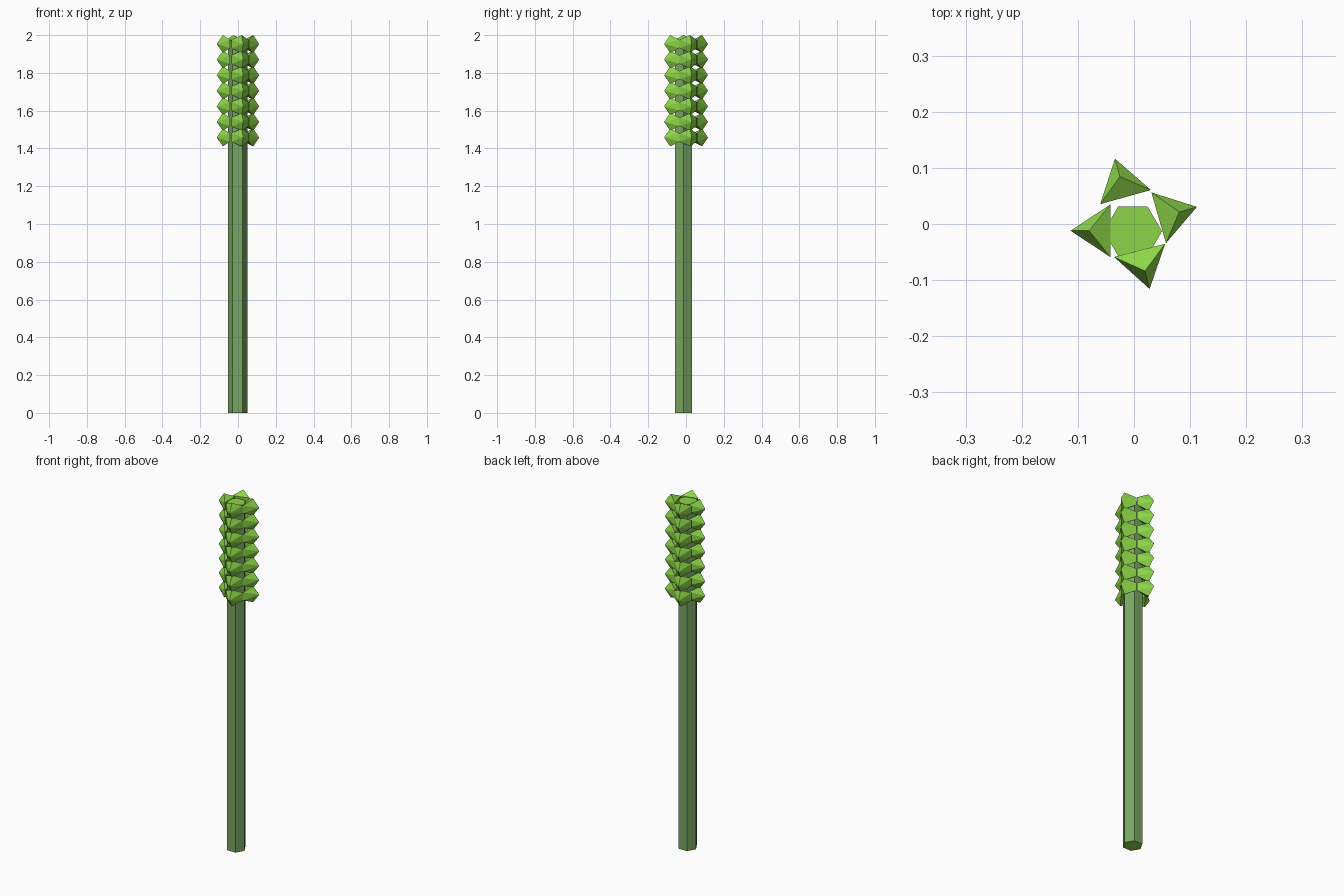
import bpy, bmesh, math
from mathutils import Vector, Matrix

if "Cube" in bpy.data.objects:
    bpy.data.objects.remove(bpy.data.objects["Cube"])


def srgb(r, g, b):
    f = lambda c: c / 12.92 if c <= 0.04045 else ((c + 0.055) / 1.055) ** 2.4
    return (f(r / 255), f(g / 255), f(b / 255), 1.0)


def material(name, col):
    m = bpy.data.materials.new(name)
    m.diffuse_color = col
    m.use_nodes = True
    m.node_tree.nodes["Principled BSDF"].inputs["Base Color"].default_value = m.diffuse_color
    return m


LIME = material("lime green", srgb(140, 213, 72))
STEM = material("dull stem green", srgb(121, 166, 99))


def make_object(name, bm, mats):
    bmesh.ops.recalc_face_normals(bm, faces=bm.faces[:])
    me = bpy.data.meshes.new(name)
    bm.to_mesh(me)
    bm.free()
    for m in mats:
        me.materials.append(m)
    ob = bpy.data.objects.new(name, me)
    bpy.context.collection.objects.link(ob)
    return ob


# Stem: six-sided rod with lime cut ends
bm = bmesh.new()
cx, cy, radius, top = -0.002, -0.013, 0.052, 1.972
ring = [bm.verts.new((cx + radius * math.cos(i * math.pi / 3),
                      cy + radius * math.sin(i * math.pi / 3) * 0.99, 0)) for i in range(6)]
base = bm.faces.new(ring)
res = bmesh.ops.extrude_face_region(bm, geom=[base], use_keep_orig=True)
for v in res["geom"]:
    if isinstance(v, bmesh.types.BMVert):
        v.co.z = top
bm.normal_update()
for f in bm.faces:
    f.material_index = 1 if abs(f.normal.z) > 0.5 else 0
make_object("stem", bm, [STEM, LIME])


# Kernel: pointed wedge, local x points outward, y runs along its base
HALF, TIP, RIDGE, HIGH, SIDE = 0.047, 0.071, 0.038, 0.047, 0.022
POINTS = [(0, HALF, SIDE), (0, HALF, -SIDE), (0, -HALF, SIDE), (0, -HALF, -SIDE),
          (RIDGE, 0, HIGH), (TIP, 0, 0), (RIDGE, 0, -HIGH)]
FACES = [(0, 4, 5), (0, 5, 1), (1, 5, 6), (2, 5, 4), (2, 3, 5), (3, 6, 5),
         (0, 2, 4), (1, 6, 3), (0, 1, 3, 2)]


def add_kernel(bm, mat):
    vs = [bm.verts.new(mat @ Vector(p)) for p in POINTS]
    for f in FACES:
        bm.faces.new([vs[i] for i in f])


# Four columns of seven kernels around the head
columns = {"left": (-0.042, -0.012, 180), "front": (0.010, -0.047, -75.5),
           "right": (0.044, 0.011, 16), "back": (-0.015, 0.048, 105.5)}
for side, (x, y, angle) in columns.items():
    bm = bmesh.new()
    for i in range(7):
        add_kernel(bm, Matrix.Translation((x, y, 1.458 + i * 0.0825))
                   @ Matrix.Rotation(math.radians(angle), 4, 'Z'))
    make_object(side + "_kernels", bm, [LIME])
